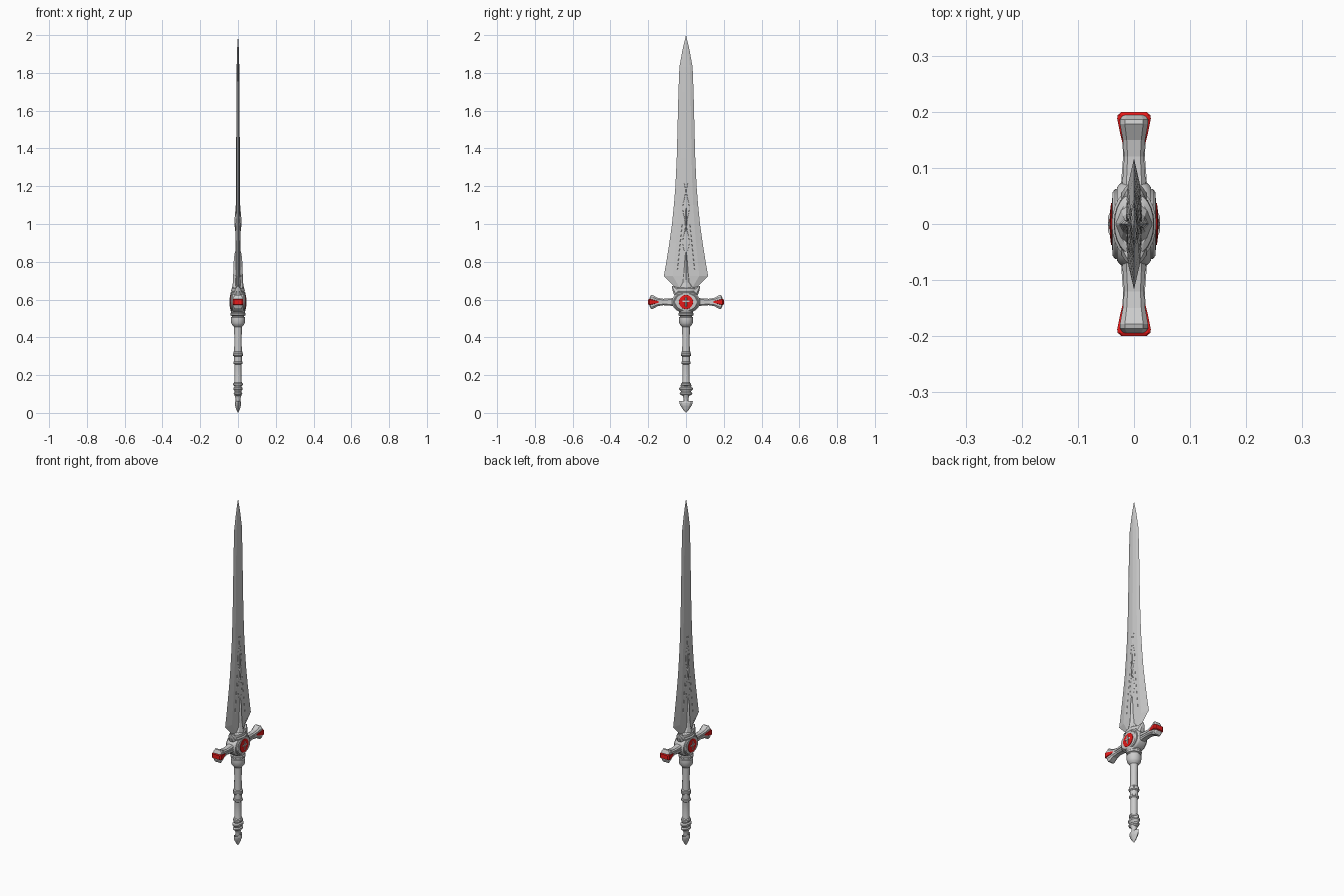
import bpy, bmesh
from math import sin, cos, pi

if "Cube" in bpy.data.objects:
    bpy.data.objects.remove(bpy.data.objects["Cube"])

red = bpy.data.materials.new("red_enamel")
red.diffuse_color = (0.8, 0.01, 0.01, 1)
red.use_nodes = True
red.node_tree.nodes["Principled BSDF"].inputs["Base Color"].default_value = red.diffuse_color
HUB_Z = 0.587


def loft(name, rings, mat=None, smooth=False):
    """Skin a list of equal-length point rings and cap both ends."""
    bm = bmesh.new()
    rows = [[bm.verts.new(p) for p in ring] for ring in rings]
    n = len(rows[0])
    for a, b in zip(rows, rows[1:]):
        for i in range(n):
            j = (i + 1) % n
            bm.faces.new((a[i], a[j], b[j], b[i]))
    bm.faces.new(rows[0])
    bm.faces.new(rows[-1])
    bmesh.ops.remove_doubles(bm, verts=bm.verts, dist=1e-5)
    bmesh.ops.recalc_face_normals(bm, faces=bm.faces)
    me = bpy.data.meshes.new(name)
    bm.to_mesh(me)
    bm.free()
    ob = bpy.data.objects.new(name, me)
    bpy.context.collection.objects.link(ob)
    if mat:
        me.materials.append(mat)
    if smooth:
        bpy.ops.object.select_all(action='DESELECT')
        bpy.context.view_layer.objects.active = ob
        ob.select_set(True)
        bpy.ops.object.shade_smooth_by_angle(angle=0.6)
    return ob


def turned_z(name, profile, sx=1.0, sy=1.0, n=24, smooth=True):
    """Turned part round z; profile is (radius, z)."""
    ang = [2 * pi * i / n for i in range(n)]
    return loft(name, [[(r * sx * cos(a), r * sy * sin(a), z) for a in ang]
                       for r, z in profile], smooth=smooth)


def turned_x(name, profile, sz=1.0, n=32, mat=None):
    """Turned part round the hub's x axis; profile is (radius, x)."""
    ang = [2 * pi * i / n for i in range(n)]
    return loft(name, [[(x, r * cos(a), HUB_Z + r * sz * sin(a)) for a in ang]
                       for r, x in profile], mat, True)


def arm(name, side, stations, mat=None, chamfer=0.35):
    """Chamfered bar running outward along y; stations are (y, half x, half z)."""
    c = 1 - chamfer
    sec = [(1, c), (c, 1), (-c, 1), (-1, c), (-1, -c), (-c, -1), (c, -1), (1, -c)]
    return loft(name, [[(u * hx, side * y, HUB_Z + v * hz) for u, v in sec]
                       for y, hx, hz in stations], mat)


def diamond(name, stations):
    """Ridged blade-like form; stations are (z, half width y, half thickness x)."""
    sec = [(0, 1), (.72, .6), (1, .06), (1, -.06), (.72, -.6),
           (0, -1), (-.72, -.6), (-1, -.06), (-1, .06), (-.72, .6)]
    return loft(name, [[(u * t, v * w, z) for u, v in sec] for z, w, t in stations])


# Blade
BLADE = [(0.64, .045, .015), (0.672, .065, .015), (0.725, .117, .015), (0.8, .104, .014),
         (0.9, .088, .013), (1.0, .074, .012), (1.1, .064, .011), (1.2, .056, .0105),
         (1.35, .049, .010), (1.5, .045, .009), (1.7, .040, .008), (1.83, .035, .007),
         (1.92, .019, .005), (2.0, 0, 0)]
diamond("blade", BLADE)

# Tapering root ornament and ridge bead on the blade
diamond("blade_root_leaf", [(0.62, .055, .034), (0.66, .045, .032), (0.69, .024, .027),
                            (0.74, .017, .025), (0.80, .011, .023), (0.84, .006, .019),
                            (0.875, 0, .008)])
diamond("blade_ridge_bead", [(0.94, 0, .011), (0.98, .006, .017), (1.02, .008, .019),
                             (1.06, .005, .015), (1.12, 0, .010)])


def blade_x(y, z):
    """Blade surface height at a point."""
    for a, b in zip(BLADE, BLADE[1:]):
        if a[0] <= z <= b[0]:
            f = (z - a[0]) / (b[0] - a[0])
            w, t = (a[k] + f * (b[k] - a[k]) for k in (1, 2))
            return t * (1 - .28 * abs(y) / (.6 * w))
    return 0


# Fine scroll lines laid on both blade faces
def inlay(name, pts):
    cu = bpy.data.curves.new(name, 'CURVE')
    cu.dimensions = '3D'
    cu.bevel_depth = 0.0014
    cu.bevel_resolution = 0
    for face in (1, -1):
        for side in (1, -1):
            sp = cu.splines.new('POLY')
            sp.points.add(len(pts) - 1)
            for p, (y, z) in zip(sp.points, pts):
                p.co = (face * blade_x(y, z), side * y, z, 1)
    bpy.context.collection.objects.link(bpy.data.objects.new(name, cu))


inlay("outer_scroll_line", [(.045 - .025 * i / 9, .76 + .24 * i / 9) for i in range(10)])
inlay("inner_scroll_line", [(.010 + .007 * sin(i * pi / 5), .86 + .36 * i / 20)
                            for i in range(21)])

# Collar between hub and blade, with swept wing tips
turned_z("blade_collar", [(.045, .60), (.064, .625), (.066, .637), (.057, .642), (.060, .650),
                          (.058, .658), (.045, .665)], sx=.6, sy=.95)
for s in (1, -1):
    tag = "right" if s > 0 else "left"
    wing = [(.030, .625, .024, .020), (.048, .640, .022, .015),
            (.060, .655, .016, .010), (.074, .672, .004, .001)]
    loft("collar_wing_" + tag,
         [[(u * t, s * (y + v * h), z - v * h) for u, v in
           ((1, .5), (.5, 1), (-.5, 1), (-1, .5), (-1, -.5), (-.5, -1), (.5, -1), (1, -.5))]
          for y, z, t, h in wing])

# Hub with stepped plates and enamel discs on both faces
turned_x("hub", [(.066, -.030), (.073, -.024), (.075, -.018), (.075, .018),
                 (.073, .024), (.066, .030)], sz=.78)
for f in (1, -1):
    tag = "front" if f > 0 else "rear"
    turned_x("hub_plate_" + tag, [(.062, f * .025), (.062, f * .034), (.057, f * .038),
                                  (.043, f * .039)], sz=.80)
    turned_x("enamel_disc_" + tag, [(.038, f * .036), (.037, f * .041), (.020, f * .043),
                                    (.002, f * .0435)], mat=red)
    # plain crossed bars on the disc
    for name, hy, hz, dz in (("upright_bar_", .004, .024, 0), ("cross_bar_", .019, .004, .004)):
        loft(name + tag, [[(f * x, a * hy * k, HUB_Z + dz + b * hz * k) for a, b in
                           ((1, 1), (-1, 1), (-1, -1), (1, -1))]
                          for x, k in ((.040, 1), (.044, 1), (.046, .7))])

# Flared cross-guard arms with enamel ends and side ribs
for s in (1, -1):
    tag = "right" if s > 0 else "left"
    arm("guard_arm_" + tag, s, [(.05, .022, .026), (.085, .020, .019), (.12, .0175, .017),
                                (.15, .020, .022), (.178, .025, .038), (.186, .025, .036),
                                (.194, .020, .018)])
    arm("guard_enamel_" + tag, s, [(.140, .0195, .001), (.160, .0245, .009), (.188, .030, .015),
                                   (.194, .029, .015), (.200, .022, .012)], red, .15)
    arm("guard_rib_" + tag, s, [(.06, .024, .004), (.12, .0195, .003), (.145, .0205, .002)])

# Lower collar below the hub
turned_z("lower_collar", [(.020, .455), (.030, .465), (.036, .475), (.038, .495), (.038, .506),
                          (.033, .509), (.033, .514), (.039, .517), (.040, .527),
                          (.035, .531), (.038, .536), (.042, .56)])

# Grip with turned rings
turned_z("grip", [(.016, .13), (.021, .16), (.0185, .17), (.0185, .25), (.020, .262), (.021, .27),
                  (.020, .33), (.0195, .40), (.021, .465)])
for z, r in ((.266, .025), (.308, .027), (.318, .025), (.152, .026)):
    turned_z("grip_ring", [(r - .006, z - .009), (r, z - .004), (r, z + .004), (r - .006, z + .009)])

# Pommel knob, neck and pointed end
turned_z("pommel_knob", [(.018, .090), (.032, .098), (.034, .106), (.026, .111), (.029, .118),
                         (.036, .124), (.036, .132), (.027, .138), (.029, .145), (.020, .155)],
         sx=.68)
turned_z("pommel_neck", [(.012, .045), (.012, .07), (.014, .08), (.019, .095)], n=16)
diamond("pommel_point", [(0, 0, 0), (.018, .016, .009), (.040, .031, .016), (.052, .035, .017),
                         (.064, .036, .013), (.058, .022, .014)])
